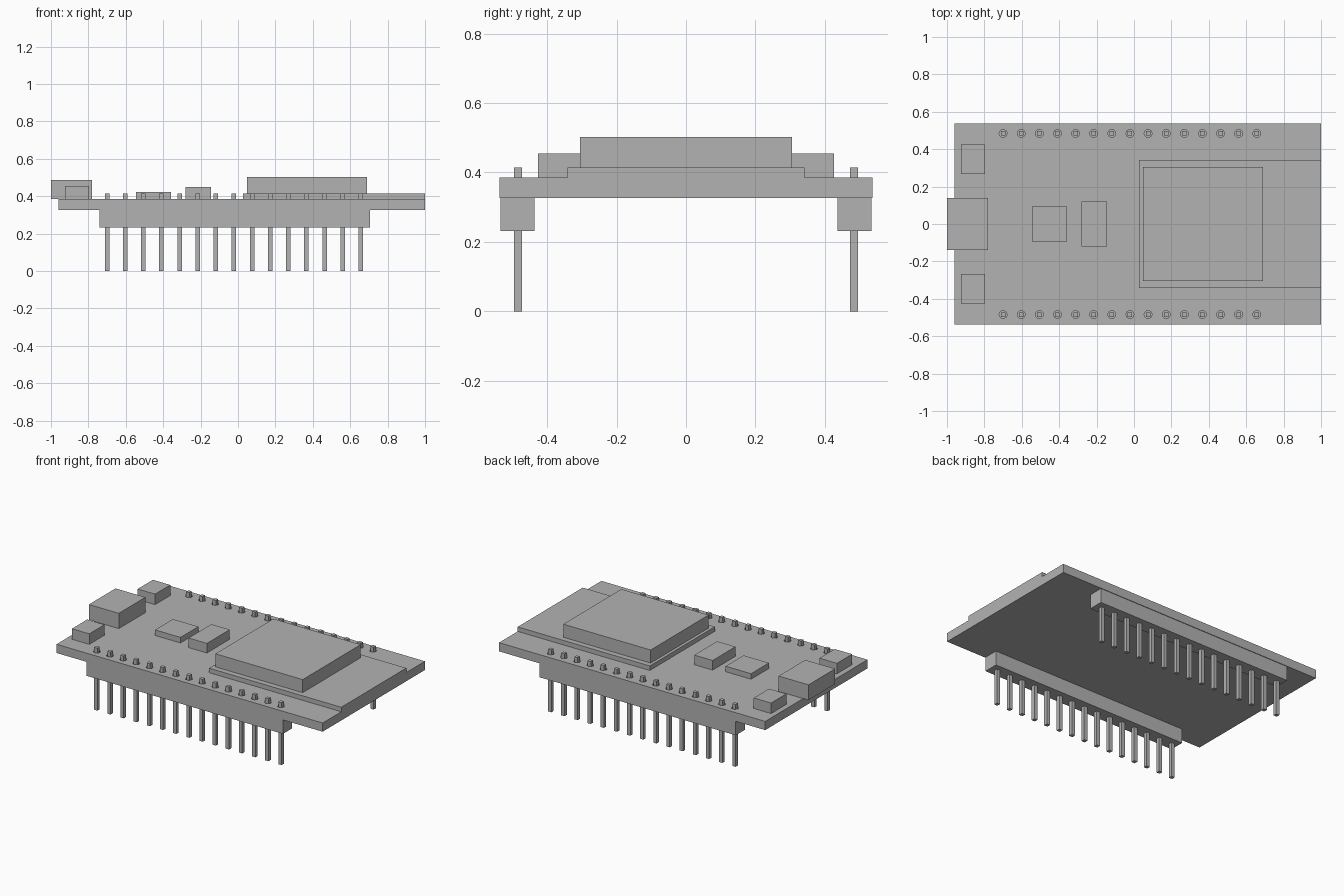
import bpy
from mathutils import Matrix
import bmesh

cube = bpy.data.objects.get("Cube")
if cube:
    bpy.data.objects.remove(cube, do_unlink=True)

grey = bpy.data.materials.new("plain grey")
grey.use_nodes = True
COLOUR = (0.45, 0.45, 0.45, 1)
grey.diffuse_color = COLOUR
grey.node_tree.nodes["Principled BSDF"].inputs["Base Color"].default_value = COLOUR


def make_object(name, bm):
    mesh = bpy.data.meshes.new(name)
    bm.to_mesh(mesh)
    bm.free()
    mesh.materials.append(grey)
    obj = bpy.data.objects.new(name, mesh)
    bpy.context.collection.objects.link(obj)
    return obj


def add_box(bm, x, y, z):
    """Add a box spanning three (low, high) ranges."""
    spans = (x, y, z)
    centre = [(a + b) / 2 for a, b in spans]
    size = [b - a for a, b in spans]
    matrix = Matrix.Translation(centre) @ Matrix.Diagonal((*size, 1))
    bmesh.ops.create_cube(bm, size=1, matrix=matrix)


def box(name, x, y, z):
    bm = bmesh.new()
    add_box(bm, x, y, z)
    return make_object(name, bm)


BOTTOM, TOP = 0.327, 0.385      # circuit board faces
MODULE_TOP = 0.415
PIN_Y, PIN_HALF = 0.484, 0.012
PINS = [(-0.70 + i * 0.0969, side * PIN_Y) for side in (-1, 1) for i in range(15)]

# Circuit board with round pin holes
board = box("circuit_board", (-0.96, 1), (-0.538, 0.538), (BOTTOM, TOP))
bm = bmesh.new()
for x, y in PINS:
    bmesh.ops.create_cone(bm, cap_ends=True, segments=16, radius1=0.021, radius2=0.021,
                          depth=0.2, matrix=Matrix.Translation((x, y, TOP)))
cutter = make_object("hole_cutter", bm)
cutter.hide_render = True
cutter.hide_set(True)
holes = board.modifiers.new("pin_holes", "BOOLEAN")
holes.operation = "DIFFERENCE"
holes.solver = "EXACT"
holes.object = cutter
bpy.context.view_layer.objects.active = board
bpy.ops.object.modifier_apply(modifier=holes.name)
bpy.data.objects.remove(cutter, do_unlink=True)

# Pin rows with their header strips, and the two push buttons
for side, label in ((-1, "right"), (1, "left")):
    box(label + "_header", (-0.74, 0.705), sorted((side * 0.437, side * 0.534)), (0.232, BOTTOM))
    box(label + "_button", (-0.925, -0.797), sorted((side * 0.266, side * 0.426)), (TOP, 0.455))
    bm = bmesh.new()
    for x, y in PINS:
        if y * side > 0:
            add_box(bm, (x - PIN_HALF, x + PIN_HALF), (y - PIN_HALF, y + PIN_HALF), (0, MODULE_TOP))
    make_object(label + "_pins", bm)

# Parts on top of the board
box("usb_socket", (-1, -0.78), (-0.14, 0.14), (TOP, 0.487))
box("flat_chip", (-0.545, -0.358), (-0.094, 0.094), (TOP, 0.422))
box("regulator", (-0.28, -0.145), (-0.12, 0.12), (TOP, 0.449))
box("radio_module_base", (0.027, 1), (-0.342, 0.342), (TOP, MODULE_TOP))
box("radio_shield", (0.047, 0.69), (-0.305, 0.305), (MODULE_TOP, 0.502))
